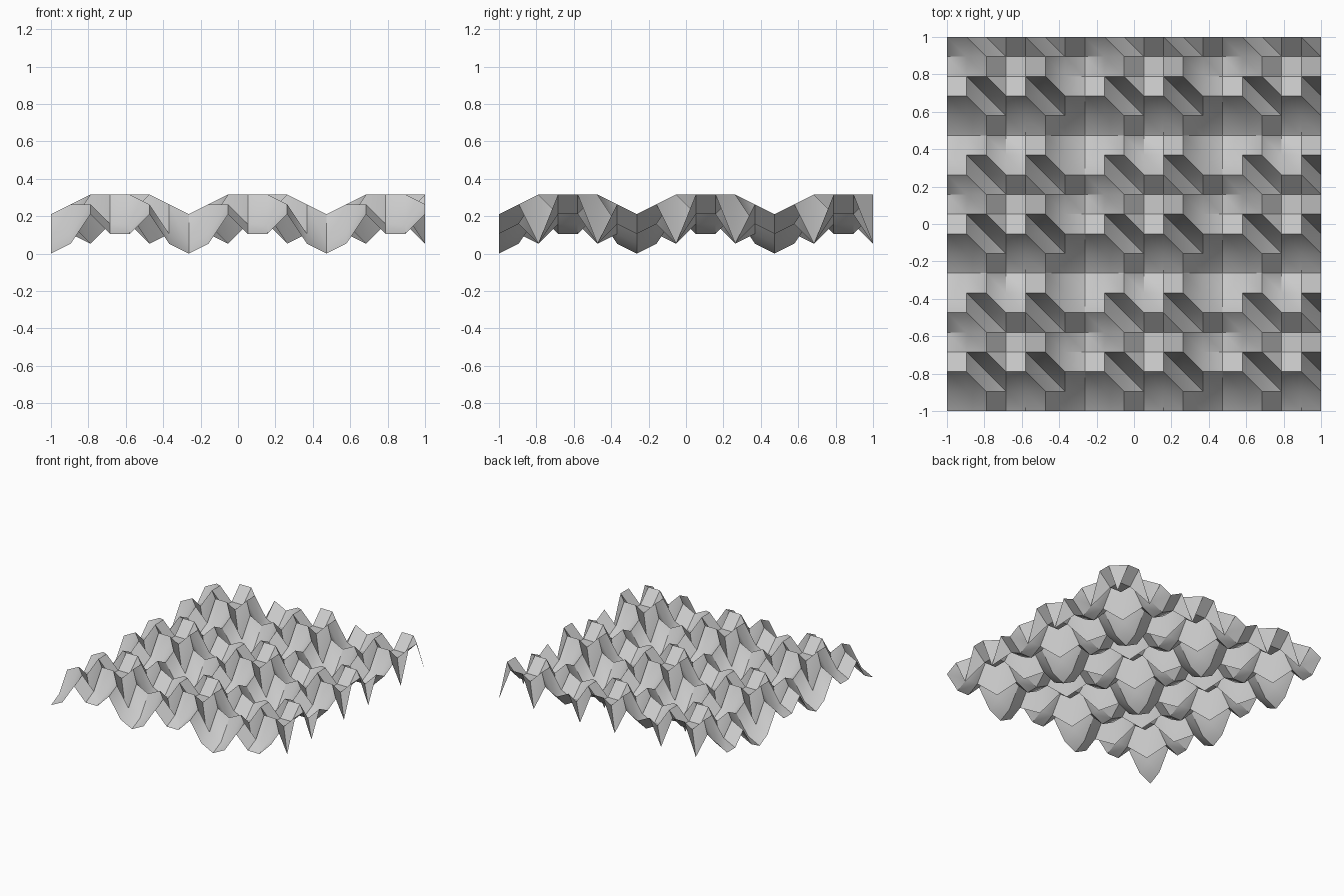
import bpy, bmesh, math

cube = bpy.data.objects.get("Cube")
if cube:
    bpy.data.objects.remove(cube, do_unlink=True)

CELLS = 19            # cells along each side
PERIOD = 7            # quadratic residue pattern
CELL = 2 / CELLS
STEP = CELL / 2       # height of one level

# Plain grey surface
grey = bpy.data.materials.new("plain_grey")
grey.use_nodes = True
colour = (0.6, 0.6, 0.6, 1)
grey.diffuse_color = colour
grey.node_tree.nodes["Principled BSDF"].inputs["Base Color"].default_value = colour


def level(i, j):
    return (i * i + j * j) % PERIOD


# Open diffuser sheet: grid points raised by the residue of their indices
bm = bmesh.new()
points = [[bm.verts.new((i * CELL - 1, j * CELL - 1, level(i, j) * STEP))
           for j in range(CELLS + 1)] for i in range(CELLS + 1)]

# Each cell is split along the same diagonal
for i in range(CELLS):
    for j in range(CELLS):
        a, b = points[i][j], points[i + 1][j]
        c, d = points[i + 1][j + 1], points[i][j + 1]
        bm.faces.new((a, b, d))
        bm.faces.new((b, c, d))

mesh = bpy.data.meshes.new("diffuser_sheet")
bm.to_mesh(mesh)
bm.free()
mesh.materials.append(grey)
sheet = bpy.data.objects.new("diffuser_sheet", mesh)
bpy.context.collection.objects.link(sheet)

# Smooth gentle folds, keep the steep ones crisp
bpy.ops.object.select_all(action="DESELECT")
sheet.select_set(True)
bpy.context.view_layer.objects.active = sheet
bpy.ops.object.shade_smooth_by_angle(angle=math.radians(30))
